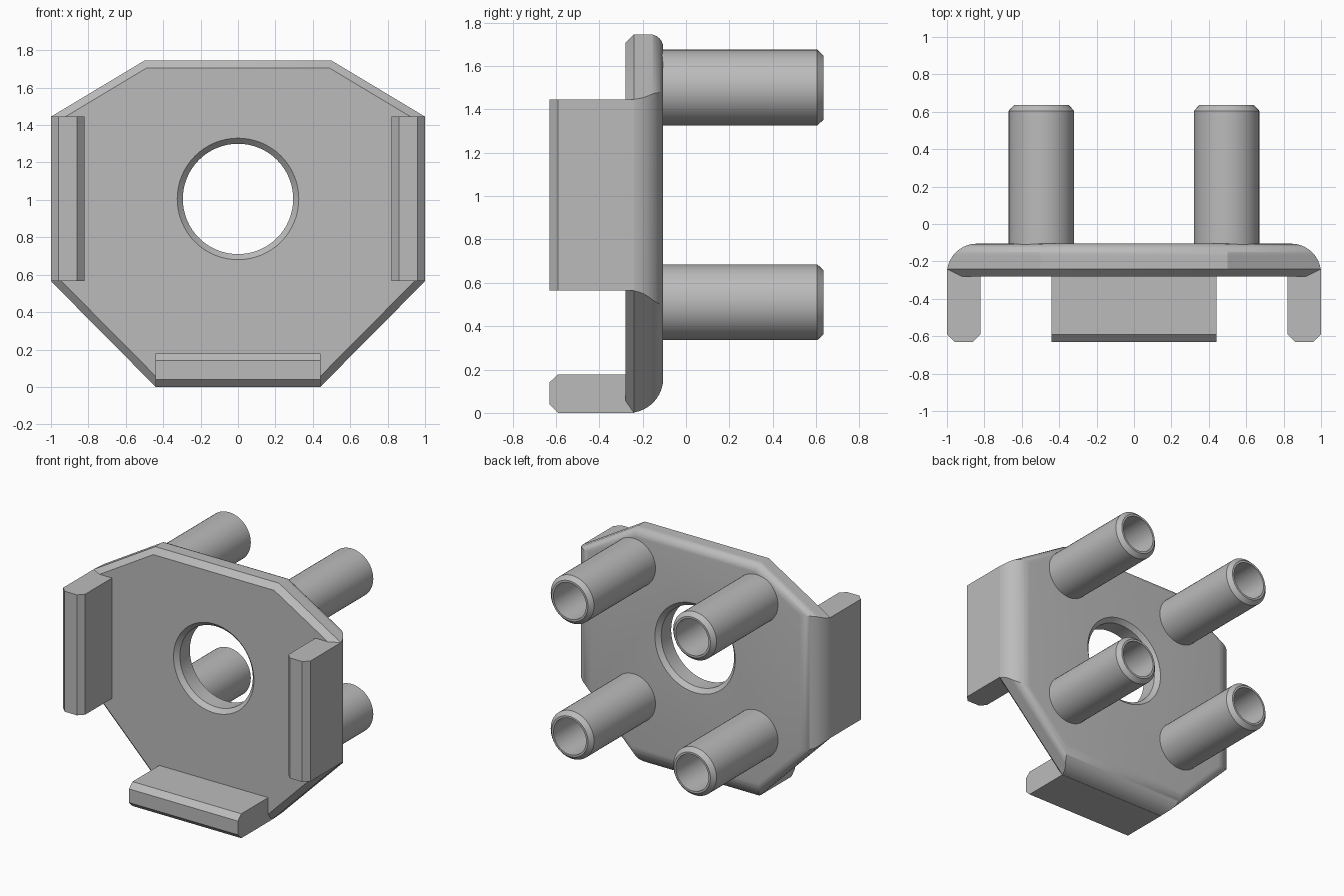
import bpy, bmesh, math
from mathutils import Vector

cube = bpy.data.objects.get("Cube")
if cube:
    bpy.data.objects.remove(cube, do_unlink=True)

grey = bpy.data.materials.new("satin_grey")
grey.use_nodes = True
grey.diffuse_color = (0.5, 0.5, 0.5, 1)
grey.node_tree.nodes["Principled BSDF"].inputs["Base Color"].default_value = (0.5, 0.5, 0.5, 1)

FRONT, BACK, BEND, ROUND, CHAMFER = -0.28, -0.105, 0.16, 0.06, 0.04


def finish(bm, name, smooth=True):
    bmesh.ops.recalc_face_normals(bm, faces=bm.faces)
    mesh = bpy.data.meshes.new(name)
    bm.to_mesh(mesh)
    bm.free()
    obj = bpy.data.objects.new(name, mesh)
    bpy.context.collection.objects.link(obj)
    mesh.materials.append(grey)
    bpy.ops.object.select_all(action='DESELECT')
    obj.select_set(True)
    bpy.context.view_layer.objects.active = obj
    if smooth:
        bpy.ops.object.shade_smooth_by_angle(angle=math.radians(30))
    return obj


def loft(bm, rings):
    """Skin a list of equal closed rings and cap both ends."""
    rings = [[bm.verts.new(p) for p in ring] for ring in rings]
    for a, b in zip(rings, rings[1:]):
        for i in range(len(a)):
            j = (i + 1) % len(a)
            bm.faces.new((a[i], a[j], b[j], b[i]))
    bm.faces.new(rings[0])
    bm.faces.new(rings[-1])


def turned(name, profile, x, z, sides=48):
    """Round part along y, from (radius, y) points."""
    bm = bmesh.new()
    loft(bm, [[(x + r * math.cos(2 * math.pi * i / sides), y,
                z + r * math.sin(2 * math.pi * i / sides)) for i in range(sides)]
              for r, y in profile])
    return finish(bm, name)


# Octagonal plate: bent edges have a wide radius, free edges a chamfer and a small one
outline = [Vector(p) for p in ((0.44, 0), (1, 0.565), (1, 1.445), (0.5, 1.745),
                               (-0.5, 1.745), (-1, 1.445), (-1, 0.565), (-0.44, 0))]
bent = [False, True, False, False, False, True, False, True]


def inset(is_bent, y):
    radius = BEND if is_bent else ROUND
    depth = max(0, y - (BACK - radius))
    rounded = radius - math.sqrt(max(0, radius ** 2 - depth ** 2))
    return rounded + (0 if is_bent else max(0, FRONT + CHAMFER - y))


def plate_ring(y):
    lines = []
    for i, p in enumerate(outline):
        d = (outline[(i + 1) % len(outline)] - p).normalized()
        lines.append((p + Vector((-d.y, d.x)) * inset(bent[i], y), d))
    ring = []
    for i, (p, d) in enumerate(lines):
        q, e = lines[i - 1]
        t = (p - q).cross(d) / e.cross(d)
        c = q + e * t
        ring.append((c.x, y, c.y))
    return ring


levels = {FRONT, FRONT + CHAMFER, BACK}
for radius, steps in ((BEND, 10), (ROUND, 6)):
    levels |= {BACK - radius + radius * math.sin(math.pi / 2 * k / steps) for k in range(steps)}
bm = bmesh.new()
loft(bm, [plate_ring(y) for y in sorted(levels)])
plate = finish(bm, "plate", smooth=False)

# Central hole, chamfered on both sides
cutter = turned("hole_cutter", [(0.355, FRONT - 0.03), (0.295, FRONT + 0.03),
                                (0.295, BACK - 0.03), (0.355, BACK + 0.03)], 0, 1.005, 64)
cutter.hide_render = True
cut = plate.modifiers.new("hole", 'BOOLEAN')
cut.operation, cut.solver, cut.object = 'DIFFERENCE', 'EXACT', cutter
bpy.context.view_layer.objects.active = plate
bpy.ops.object.modifier_apply(modifier=cut.name)
bpy.data.objects.remove(cutter, do_unlink=True)
bpy.ops.object.select_all(action='DESELECT')
plate.select_set(True)
bpy.ops.object.shade_smooth_by_angle(angle=math.radians(30))

# Flanges: a chamfered bar profile (thickness, y), swept along the edge
bar = [(0, -0.24), (0, -0.59), (0.04, -0.63), (0.14, -0.63), (0.178, -0.59), (0.178, -0.24)]


def flange(name, place, start, end):
    bm = bmesh.new()
    loft(bm, [[place(t, y, s) for t, y in bar] for s in (start, end)])
    finish(bm, name, smooth=False)


flange("left_flange", lambda t, y, s: (1 - t, y, s), 0.565, 1.445)
flange("right_flange", lambda t, y, s: (t - 1, y, s), 0.565, 1.445)
flange("bottom_flange", lambda t, y, s: (s, y, t), -0.44, 0.44)

# Four hollow posts on the back
post = [(0.175, BACK - 0.03), (0.175, 0.605), (0.147, 0.635), (0.132, 0.635), (0.132, BACK + 0.01)]
for side, x in (("left", 0.495), ("right", -0.495)):
    for row, z in (("upper", 1.5), ("lower", 0.51)):
        turned(f"{row}_{side}_post", post, x, z)
